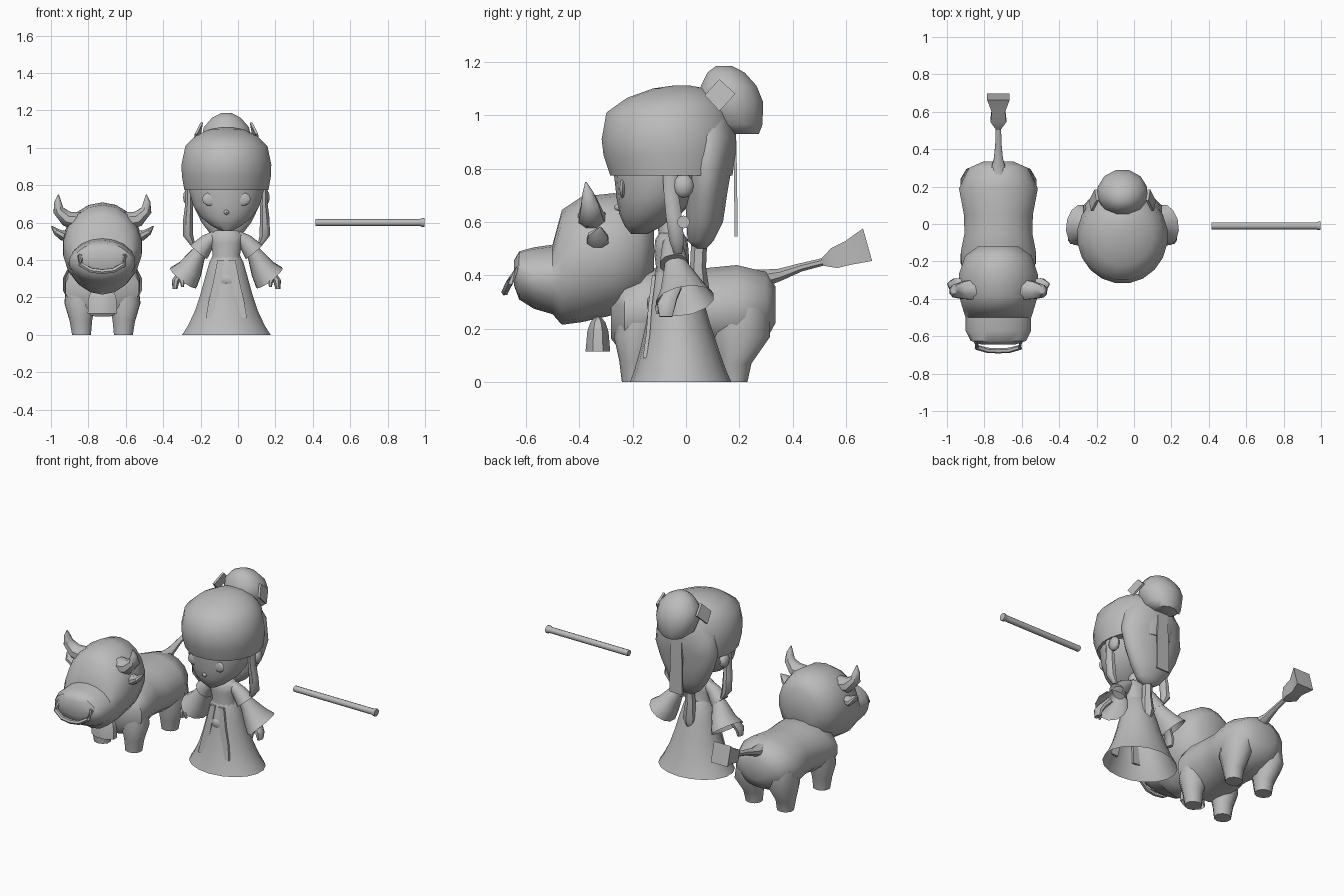
import bpy, bmesh, math
from mathutils import Vector

GREY = bpy.data.materials.new("plain_grey")
GREY.diffuse_color = (0.5, 0.5, 0.5, 1)
COW, GIRL = -0.725, -0.062      # centre lines
X, Y, Z = Vector((1, 0, 0)), Vector((0, 1, 0)), Vector((0, 0, 1))


def finish(name, bm, angle=45):
    bmesh.ops.recalc_face_normals(bm, faces=bm.faces)
    me = bpy.data.meshes.new(name)
    bm.to_mesh(me)
    bm.free()
    for p in me.polygons:
        p.use_smooth = True
    me.set_sharp_from_angle(angle=math.radians(angle))
    me.materials.append(GREY)
    ob = bpy.data.objects.new(name, me)
    bpy.context.collection.objects.link(ob)
    return ob


def loft(name, cx, rings, n=14, axis=None, side=X, caps=(True, True), s=1):
    """Skin elliptical rings (x, y, z, half width along side, other half width)."""
    bm = bmesh.new()
    pts = [Vector((cx + s * r[0], r[1], r[2])) for r in rings]
    loops = []
    for i, r in enumerate(rings):
        d = axis or (pts[min(i + 1, len(pts) - 1)] - pts[max(i - 1, 0)]).normalized()
        u = (side - d * side.dot(d)).normalized()
        v = d.cross(u)
        angs = [2 * math.pi * (k + 0.5) / n for k in range(n)]
        loops.append([bm.verts.new(pts[i] + u * r[3] * math.cos(a) + v * r[4] * math.sin(a)) for a in angs])
    for a, b in zip(loops, loops[1:]):
        for k in range(n):
            bm.faces.new((a[k], a[(k + 1) % n], b[(k + 1) % n], b[k]))
    for use, lp in zip(caps, (loops[0], loops[-1])):
        if use:
            bm.faces.new(lp)
    return finish(name, bm)


def pair(name, cx, rings, **kw):
    for label, s in (("left", -1), ("right", 1)):
        loft(f"{label}_{name}", cx, rings, s=s, **kw)


def ball(name, loc, size, seg=14, rows=8):
    bm = bmesh.new()
    bmesh.ops.create_uvsphere(bm, u_segments=seg, v_segments=rows, radius=1)
    for v in bm.verts:
        v.co = Vector(loc) + Vector(a * b for a, b in zip(v.co, size))
    return finish(name, bm)


# ---- Cow ----
loft("cow_body", COW, [
    (0, .335, .29, .08, .07), (0, .30, .285, .16, .13), (0, .19, .27, .215, .172),
    (0, .05, .27, .188, .158), (0, -.05, .275, .185, .16), (0, -.15, .265, .205, .165),
    (0, -.23, .25, .20, .155), (0, -.28, .25, .11, .09)], n=16, axis=-Y)
loft("cow_head", COW, [
    (0, -.12, .51, .11, .12), (0, -.17, .49, .18, .20), (0, -.27, .48, .215, .228),
    (0, -.39, .46, .212, .235), (0, -.465, .43, .19, .215), (0, -.50, .385, .178, .13),
    (0, -.57, .39, .178, .115), (0, -.625, .40, .15, .09), (0, -.645, .41, .09, .045)],
    n=18, axis=-Y)
pair("front_leg", COW, [(.112, -.19, 0, .053, .05), (.115, -.19, .08, .064, .06),
                        (.118, -.185, .17, .088, .085), (.11, -.17, .27, .085, .08)], n=10, axis=Z)
pair("hind_leg", COW, [(.112, .18, 0, .053, .05), (.115, .18, .07, .062, .065),
                       (.12, .205, .17, .088, .11), (.11, .2, .28, .085, .11)], n=10, axis=Z)
pair("horn", COW, [(.12, -.35, .61, .06, .05), (.19, -.355, .62, .05, .045),
                   (.235, -.36, .665, .036, .032), (.238, -.368, .71, .022, .02),
                   (.235, -.375, .75, .003, .003)], n=8, side=Y)
pair("ear", COW, [(.17, -.31, .545, .02, .02), (.215, -.33, .53, .045, .028),
                  (.245, -.33, .55, .04, .02), (.272, -.32, .58, .004, .004)], n=8, side=Y)
arc = [(-.09, -.60, .435), (-.12, -.63, .42), (-.115, -.66, .375), (-.06, -.675, .345), (0, -.678, .338)]
arc += [(-x, y, z) for x, y, z in arc[-2::-1]]
loft("nose_ring", COW, [(*p, .014, .014) for p in arc], n=6, side=Vector((0, .8, .6)))
loft("neck_bell", COW, [(0, -.33, .115, .085, .05), (0, -.33, .19, .082, .043),
                        (0, -.33, .225, .07, .03), (0, -.33, .245, .04, .012)],
     n=8, axis=Z, caps=(False, True))
loft("tail", COW, [(0, .27, .385, .05, .04), (0, .35, .402, .026, .025),
                   (0, .43, .43, .018, .017), (0, .53, .455, .015, .015)], n=8)
loft("tail_tuft", COW, [(0, .51, .45, .02, .02), (0, .555, .465, .06, .055),
                        (0, .61, .485, .05, .065), (0, .68, .515, .085, .09)], n=4, axis=Vector((0, .96, .27)))

# ---- Figure: head and hair ----
loft("face", GIRL, [
    (0, -.175, .555, .03, .03), (0, -.158, .585, .085, .072), (0, -.135, .63, .14, .115),
    (0, -.11, .69, .18, .15), (0, -.085, .78, .205, .185), (0, -.07, .88, .21, .2)], n=18, axis=Z)
ball("nose", (GIRL, -.248, .655), (.015, .022, .014), 8, 6)
for s in (-1, 1):
    ball("eye", (GIRL + s * .085, -.238, .725), (.045, .012, .036), 12, 6)
    ball("ear_loop", (GIRL + s * .205, -.01, .735), (.028, .04, .045), 10, 6)
loft("hair_cap", GIRL, [
    (0, -.055, .775, .228, .232), (0, -.062, .85, .241, .25), (0, -.065, .91, .243, .254),
    (0, -.065, 1.01, .222, .236), (0, -.045, 1.065, .165, .178), (0, -.025, 1.1, .09, .1),
    (0, -.015, 1.112, .02, .025)], n=20, axis=Z)
loft("back_hair", GIRL, [
    (0, .055, .5, .035, .02), (0, .055, .53, .08, .05), (0, .07, .6, .135, .07),
    (0, .075, .7, .185, .08), (0, .08, .8, .215, .092), (0, .08, .92, .2, .11),
    (0, .08, 1.02, .12, .09)], n=16, axis=Z)
pair("side_lock", GIRL, [(.18, -.03, .48, .014, .016), (.205, -.035, .53, .03, .03),
                         (.205, -.045, .62, .028, .032), (.2, -.055, .7, .022, .03),
                         (.2, -.06, .79, .02, .03)], n=8, axis=Z)
loft("hair_bun", GIRL, [
    (0, .215, .93, .07, .06), (0, .19, .965, .115, .1), (0, .165, 1.05, .137, .128),
    (0, .16, 1.11, .125, .108), (0, .15, 1.16, .08, .072), (0, .142, 1.185, .03, .03)], n=12, axis=Z)

# Diamond ornaments either side of the bun
for s in (-1, 1):
    bm = bmesh.new()
    quad = [[bm.verts.new((GIRL + s * (x + off), .125 + dy, 1.075 + dz)) for x, dy, dz in
             ((.155, -.055, 0), (.125, 0, .06), (.135, .06, .005), (.165, 0, -.06))] for off in (0, .014)]
    bm.faces.new(quad[0])
    bm.faces.new(quad[1])
    for k in range(4):
        j = (k + 1) % 4
        bm.faces.new((quad[0][k], quad[0][j], quad[1][j], quad[1][k]))
    finish("bun_ornament", bm, 30)

loft("back_ribbon", GIRL, [(0, .187, .545, .065, .008), (0, .186, .75, .06, .008),
                           (0, .182, .93, .05, .008)], n=4, axis=Z)
loft("hair_tail", GIRL, [(0, .045, .285, .025, .03), (0, .05, .33, .042, .04),
                         (0, .045, .43, .03, .03), (0, .05, .54, .03, .03)], n=6, axis=Z)

# ---- Figure: body and dress ----
loft("neck", GIRL, [(0, -.06, .52, .045, .04), (0, -.07, .64, .04, .04)], n=10, axis=Z)
loft("bodice", GIRL, [(0, -.045, .38, .085, .075), (0, -.05, .43, .075, .062),
                      (0, -.055, .49, .085, .065), (0, -.055, .535, .092, .06),
                      (0, -.055, .558, .06, .045)], n=14, axis=Z)
loft("skirt", GIRL, [(0, -.02, 0, .24, .19), (0, -.022, .05, .208, .17), (0, -.025, .13, .17, .145),
                     (0, -.03, .22, .14, .12), (0, -.035, .31, .115, .1), (0, -.042, .39, .092, .082),
                     (0, -.045, .43, .07, .062)], n=18, axis=Z, caps=(False, True))
pair("skirt_ribbon", GIRL, [(.085, -.155, .09, .035, .01), (.07, -.142, .18, .035, .01),
                            (.05, -.135, .28, .03, .01), (.03, -.12, .4, .025, .01)], n=4, axis=Z)
ball("waist_knot", (GIRL, -.135, .295), (.045, .012, .028), 4, 4)
pair("upper_sleeve", GIRL, [(.06, -.05, .53, .035, .028), (.1, -.05, .5, .042, .042),
                            (.148, -.045, .442, .055, .058)], n=10, side=Y)
pair("wide_sleeve", GIRL, [(.12, -.045, .47, .034, .034), (.155, -.035, .425, .05, .045),
                           (.195, -.015, .35, .085, .07), (.23, -.005, .305, .113, .09)],
     n=12, side=Y, caps=(True, False))
pair("hand", GIRL, [(.215, -.035, .36, .022, .02), (.25, -.06, .32, .03, .02),
                    (.272, -.075, .285, .036, .022), (.275, -.075, .245, .026, .014)], n=8, side=Y)
pair("thumb", GIRL, [(.25, -.09, .31, .012, .012), (.235, -.105, .28, .013, .013),
                     (.235, -.105, .255, .007, .007)], n=6, side=Y)

# ---- Staff ----
loft("staff", 0, [(.414, -.01, .6, .019, .019), (.98, -.01, .6, .019, .019)], n=10, side=Y)
loft("staff_tip", 0, [(.975, -.01, .6, .02, .02), (.985, -.01, .6, .024, .024),
                      (.998, -.01, .6, .024, .024)], n=10, side=Y)
